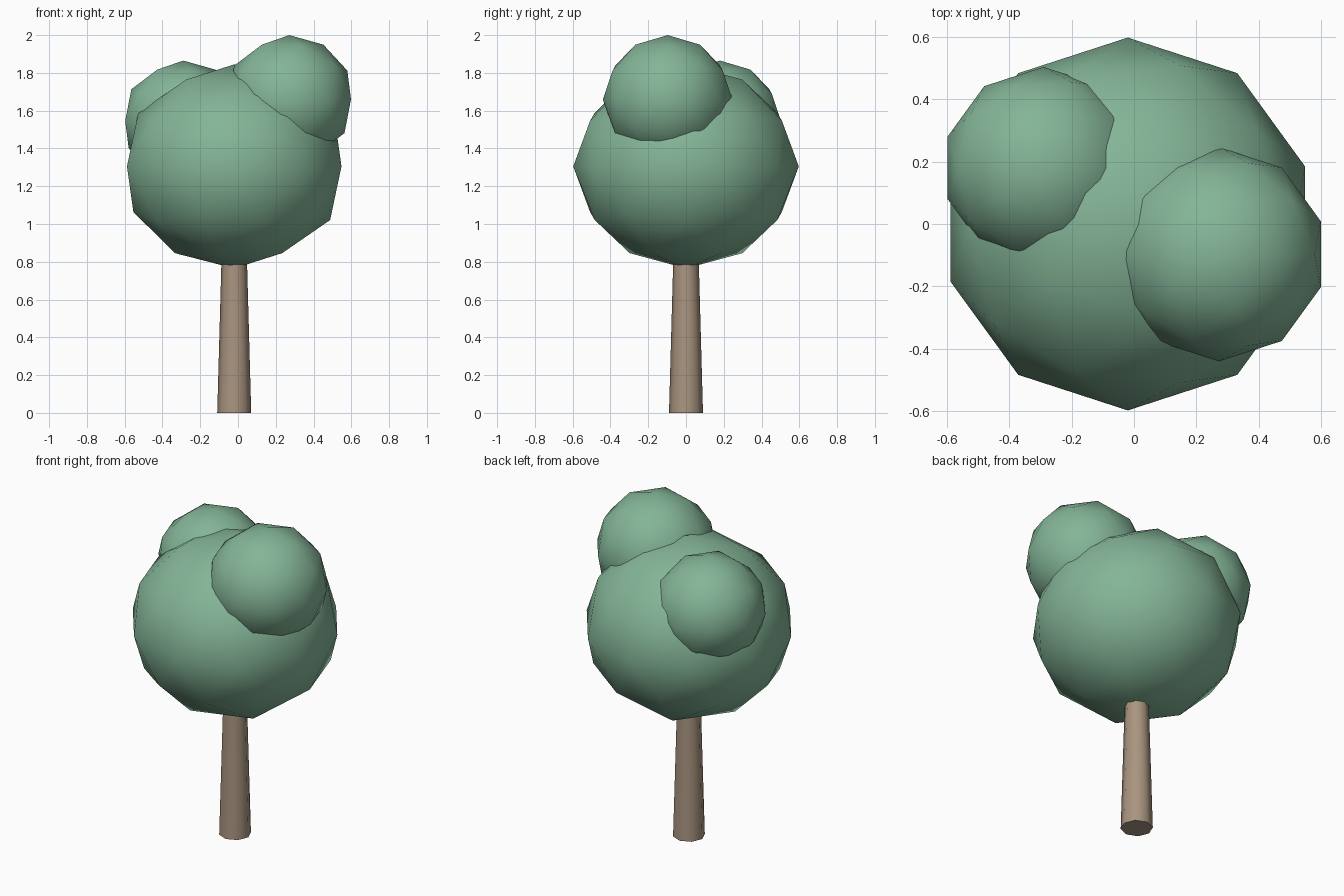
import bpy

if "Cube" in bpy.data.objects:
    bpy.data.objects.remove(bpy.data.objects["Cube"])


def material(name, rgb):
    m = bpy.data.materials.new(name)
    m.diffuse_color = (*rgb, 1)
    m.use_nodes = True
    m.node_tree.nodes["Principled BSDF"].inputs["Base Color"].default_value = m.diffuse_color
    return m


leaf = material("leaf green", (0.23, 0.46, 0.31))
bark = material("bark brown", (0.40, 0.30, 0.215))


def finish(name, mat):
    ob = bpy.context.object
    ob.name = name
    ob.data.materials.append(mat)
    return ob


# Tapered eight-sided trunk, its top hidden inside the crown
bpy.ops.mesh.primitive_cone_add(vertices=8, radius1=0.09, radius2=0.065,
                                depth=0.9, location=(-0.02, 0, 0.45))
finish("trunk", bark)
bpy.ops.object.shade_smooth_by_angle(angle=0.9)

# Leaf clumps: name, centre, horizontal radius, vertical radius
clumps = [
    ("main_crown", (-0.02, 0, 1.305), 0.597, 0.54),
    ("right_clump", (0.272, -0.097, 1.66), 0.343, 0.34),
    ("left_clump", (-0.29, 0.18, 1.545), 0.323, 0.32),
]
for name, centre, r, h in clumps:
    bpy.ops.mesh.primitive_ico_sphere_add(subdivisions=2, radius=1, location=centre)
    ob = finish(name, leaf)
    ob.scale = (r, r, h)
    bpy.ops.object.transform_apply(location=False, rotation=False, scale=True)
    bpy.ops.object.shade_smooth()
